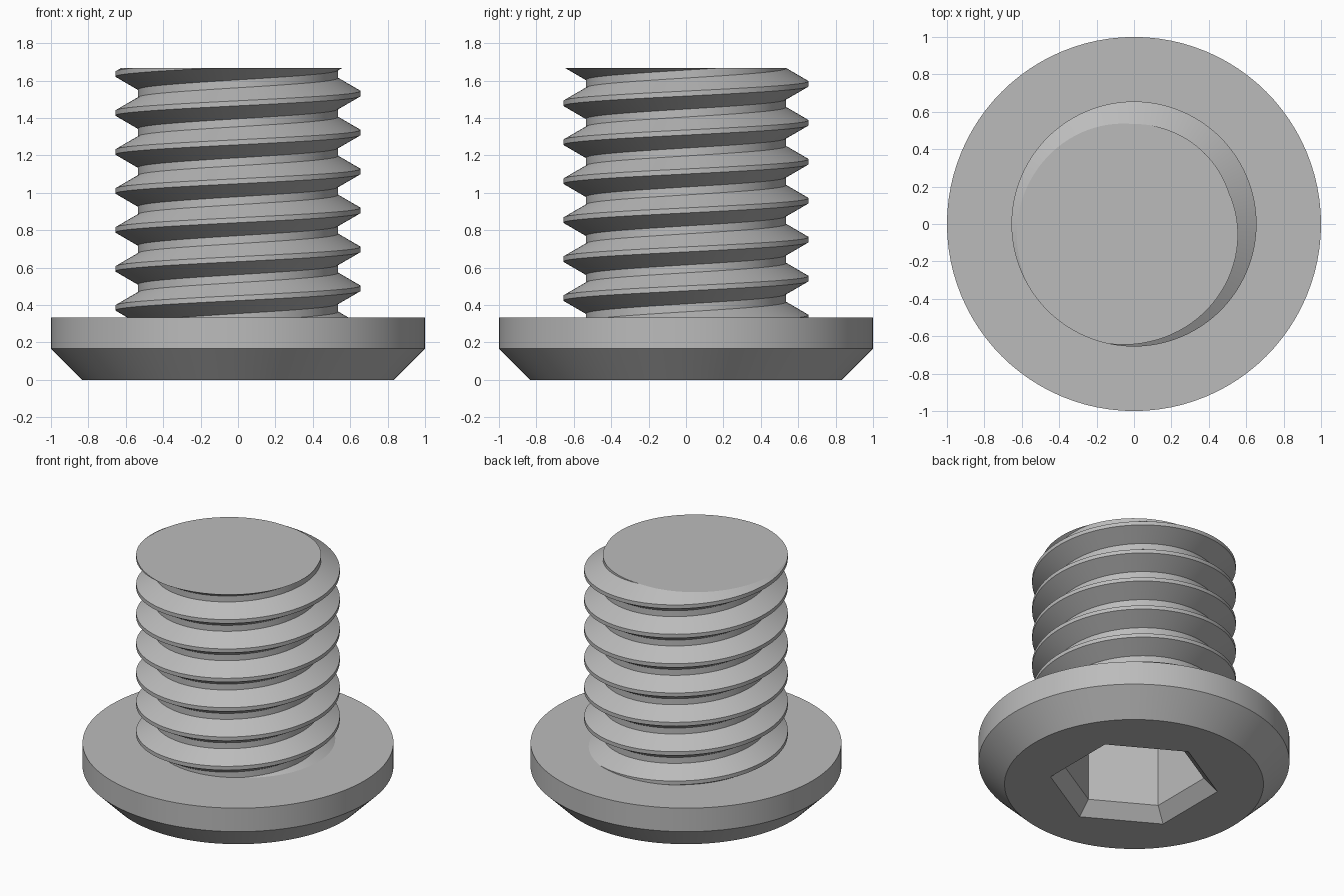
import bpy, bmesh
from math import cos, sin, pi, radians

cube = bpy.data.objects.get("Cube")
if cube:
    bpy.data.objects.remove(cube)

SEG = 96
HEAD_TOP, TOP = 1 / 3, 5 / 3
PITCH, ROOT, CREST = 0.2083, 0.535, 0.655

steel = bpy.data.materials.new("steel grey")
steel.use_nodes = True
color = (0.5, 0.5, 0.5, 1)
steel.diffuse_color = color
steel.node_tree.nodes["Principled BSDF"].inputs["Base Color"].default_value = color


def circle(r):
    return lambda a: r


def hexagon(r):
    # Corners lie on the y axis, flats face +x and -x
    return lambda a: r * cos(pi / 6) / cos((a + pi / 6) % (pi / 3) - pi / 6)


def skin(bm, rings, rise=0.0):
    """Join rings of (radius function, z); rise lifts each ring along one turn."""
    grid = []
    for radius, z in rings:
        ring = []
        for i in range(SEG + 1):
            a = 2 * pi * i / SEG
            r = radius(a)
            ring.append(bm.verts.new((r * cos(a), r * sin(a), z + rise * i / SEG)))
        grid.append(ring)
    for low, high in zip(grid, grid[1:]):
        for i in range(SEG):
            bm.faces.new((low[i], low[i + 1], high[i + 1], high[i]))
    bmesh.ops.remove_doubles(bm, verts=bm.verts[:], dist=1e-4)


def finish(bm, name):
    bmesh.ops.recalc_face_normals(bm, faces=bm.faces[:])
    mesh = bpy.data.meshes.new(name)
    bm.to_mesh(mesh)
    bm.free()
    mesh.materials.append(steel)
    obj = bpy.data.objects.new(name, mesh)
    bpy.context.collection.objects.link(obj)
    bpy.ops.object.select_all(action="DESELECT")
    obj.select_set(True)
    bpy.context.view_layer.objects.active = obj
    bpy.ops.object.shade_smooth_by_angle(angle=radians(24))


# Chamfered head with a countersunk hexagonal socket and its floor
bm = bmesh.new()
skin(bm, [
    (circle(0.53), HEAD_TOP), (circle(1), HEAD_TOP), (circle(1), HEAD_TOP / 2),
    (circle(0.833), 0), (hexagon(0.545), 0), (hexagon(0.456), 0.09),
    (hexagon(0.456), 0.6), (circle(0), 0.6),
])
finish(bm, "head_with_socket")

# Threaded shaft: trapezoid thread profile swept up a helix
profile = [(CREST, -0.0135), (CREST, 0.0135), (ROOT, 0.083), (ROOT, PITCH - 0.083)]
rings = [(circle(r), 1.531 + k * PITCH + dz) for k in range(-8, 3) for r, dz in profile]
bm = bmesh.new()
skin(bm, rings, PITCH)

# Trim the thread flat at both ends and cap the tip
for z, side in ((HEAD_TOP - 0.003, -1), (TOP, 1)):
    cut = bmesh.ops.bisect_plane(
        bm, geom=bm.verts[:] + bm.edges[:] + bm.faces[:], dist=1e-6,
        plane_co=(0, 0, z), plane_no=(0, 0, side), clear_outer=True)
rim = [e for e in cut["geom_cut"] if isinstance(e, bmesh.types.BMEdge)]
bmesh.ops.holes_fill(bm, edges=rim, sides=0)
finish(bm, "threaded_shaft")
